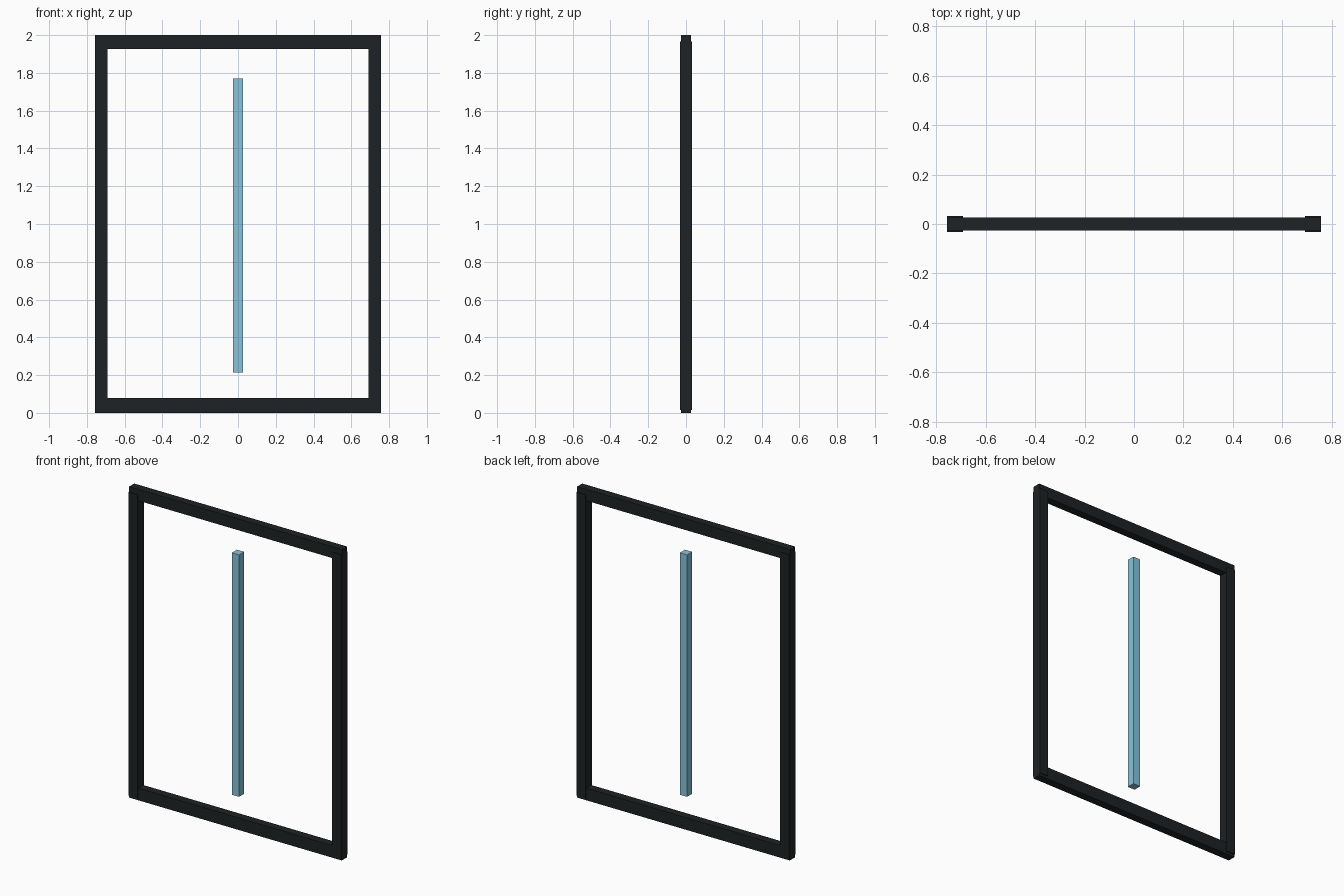
import bpy

if "Cube" in bpy.data.objects:
    bpy.data.objects.remove(bpy.data.objects["Cube"])

def material(name, color):
    m = bpy.data.materials.new(name)
    m.diffuse_color = color
    m.use_nodes = True
    m.node_tree.nodes["Principled BSDF"].inputs["Base Color"].default_value = m.diffuse_color
    return m

def box(name, lo, hi, mat):
    bpy.ops.mesh.primitive_cube_add(size=1, location=[(a + b) / 2 for a, b in zip(lo, hi)])
    o = bpy.context.object
    o.name = name
    o.scale = [b - a for a, b in zip(lo, hi)]
    bpy.ops.object.transform_apply(location=False, rotation=False, scale=True)
    o.data.materials.append(mat)
    return o

dark = material("dark_frame", (0.013, 0.016, 0.018, 1))
glass = material("pale_blue_glass", (0.25, 0.55, 0.7, 0.75))

W, INNER = 0.757, 0.692      # half widths of the frame outside and inside
POST_Y, RAIL_Y = 0.032, 0.026

# Side posts, slightly deeper than the rails
for side, x0, x1 in (("left", -W, -INNER), ("right", INNER, W)):
    box(side + "_post", (x0, -POST_Y, 0.016), (x1, POST_Y, 1.966), dark)

# Top and bottom rails across the full width
for name, z0, z1 in (("bottom_rail", 0, 0.078), ("top_rail", 1.927, 2.0)):
    box(name, (-W, -RAIL_Y, z0), (W, RAIL_Y, z1), dark)

# Free-standing translucent centre bar
box("centre_bar", (-0.026, -0.026, 0.214), (0.026, 0.026, 1.77), glass)
